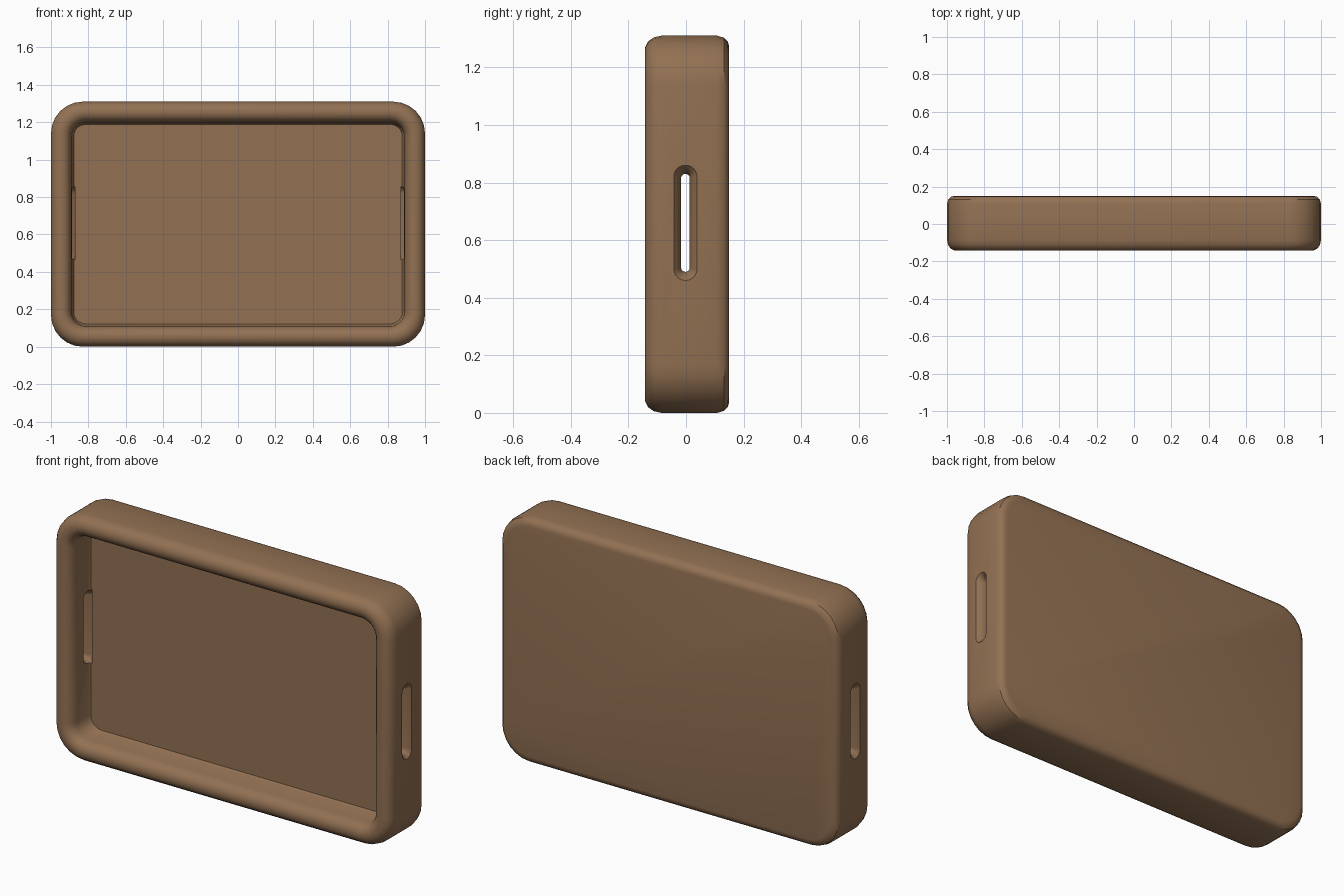
import bpy, bmesh, math

if "Cube" in bpy.data.objects:
    bpy.data.objects.remove(bpy.data.objects["Cube"])

W, H, MID = 1.0, 0.655, 0.655   # half width, half height, centre height

wood = bpy.data.materials.new("brown wood")
wood.diffuse_color = (0.29, 0.165, 0.086, 1)
wood.use_nodes = True
wood.node_tree.nodes["Principled BSDF"].inputs["Base Color"].default_value = wood.diffuse_color


def rounded_loop(hw, hh, r, n=6):
    """2D rounded rectangle outline"""
    pts = []
    for k, (sx, sy) in enumerate([(1, 1), (-1, 1), (-1, -1), (1, -1)]):
        for i in range(n + 1):
            a = math.pi / 2 * (k + i / n)
            pts.append((sx * (hw - r) + r * math.cos(a),
                        sy * (hh - r) + r * math.sin(a)))
    return pts


def loft(name, rings):
    """Skin a list of equal-length 3D rings and cap both ends"""
    bm = bmesh.new()
    loops = [[bm.verts.new(p) for p in ring] for ring in rings]
    for a, b in zip(loops, loops[1:]):
        for i in range(len(a)):
            j = (i + 1) % len(a)
            bm.faces.new((a[i], a[j], b[j], b[i]))
    bm.faces.new(loops[0])
    bm.faces.new(loops[-1])
    bmesh.ops.recalc_face_normals(bm, faces=bm.faces)
    me = bpy.data.meshes.new(name)
    bm.to_mesh(me)
    bm.free()
    me.materials.append(wood)
    ob = bpy.data.objects.new(name, me)
    bpy.context.collection.objects.link(ob)
    return ob


# Tray shell section: (depth y, inset from outline, corner radius),
# from the back face, around the rim, into the recessed floor
section = [(0.15, 0.04, 0.14), (0.146, 0.022, 0.15), (0.132, 0.007, 0.16),
           (0.108, 0.0, 0.17), (-0.085, 0.0, 0.17), (-0.112, 0.006, 0.165),
           (-0.132, 0.02, 0.155), (-0.143, 0.042, 0.14), (-0.143, 0.065, 0.12),
           (-0.135, 0.085, 0.1), (-0.118, 0.101, 0.085), (-0.09, 0.11, 0.075),
           (0.0, 0.115, 0.07), (0.012, 0.122, 0.063)]
tray = loft("tray", [[(x, y, MID + z) for x, z in rounded_loop(W - d, H - d, r)]
                     for y, d, r in section])

# Handle slots through both short walls, flared at each mouth
slot = [(0.872, 0.045, 0.2), (0.91, 0.022, 0.18), (0.93, 0.015, 0.17),
        (0.96, 0.015, 0.17), (0.985, 0.026, 0.185), (1.005, 0.045, 0.205)]
for side in (-1, 1):
    cutter = loft("handle_cutter",
                  [[(side * x, y - 0.002, 0.66 + z)
                    for y, z in rounded_loop(hy, hz, hy * 0.98)]
                   for x, hy, hz in slot])
    cutter.hide_render = True
    mod = tray.modifiers.new("handle slot", "BOOLEAN")
    mod.operation = "DIFFERENCE"
    mod.solver = "EXACT"
    mod.object = cutter
    bpy.context.view_layer.objects.active = tray
    bpy.ops.object.modifier_apply(modifier=mod.name)
    bpy.data.objects.remove(cutter)

# Smooth rounded rim, crisp edges at floor and slots
bpy.ops.object.select_all(action="DESELECT")
tray.select_set(True)
bpy.context.view_layer.objects.active = tray
bpy.ops.object.shade_smooth_by_angle(angle=math.radians(32))
